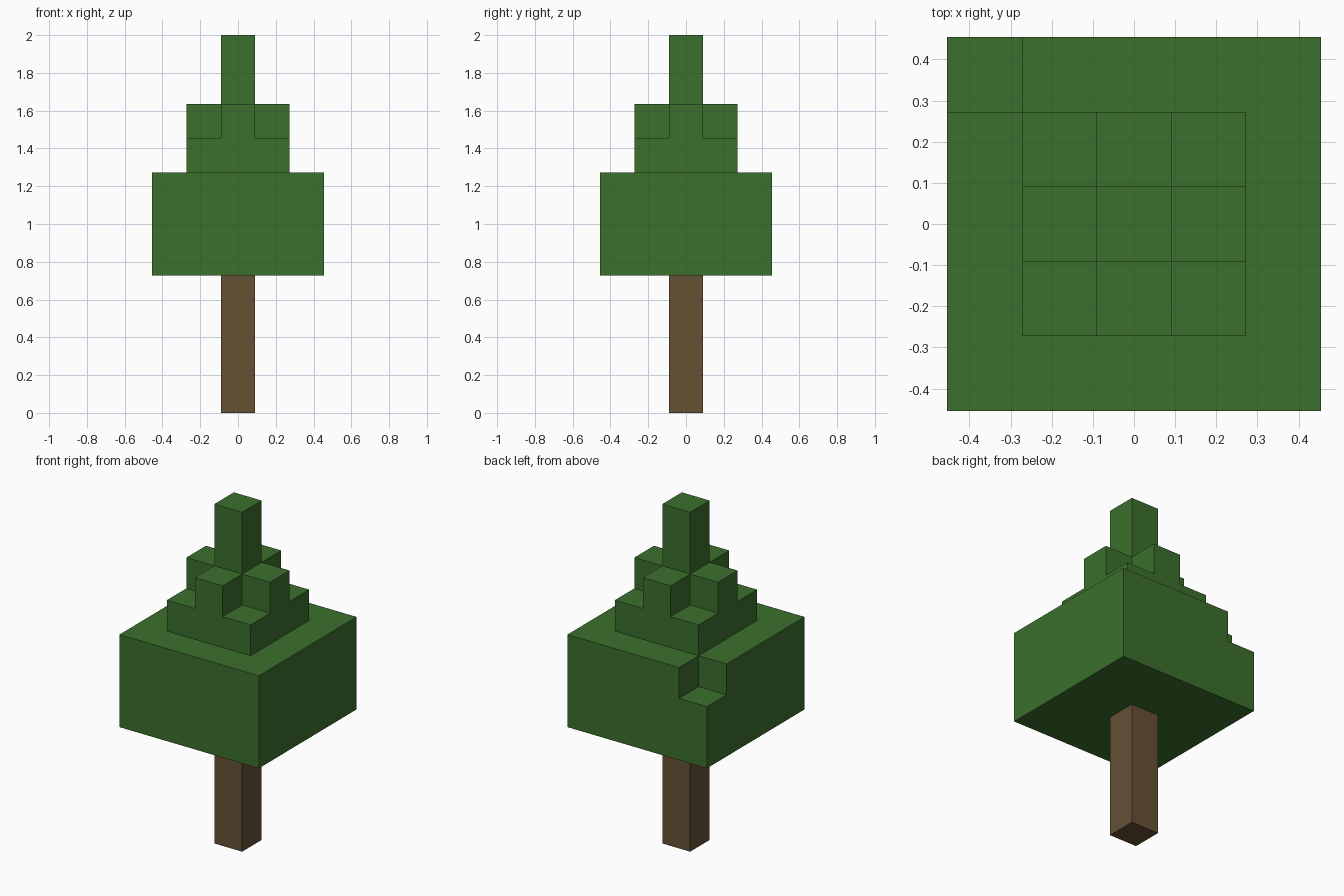
import bpy
import bmesh

U = 2 / 11  # one block

cube = bpy.data.objects.get("Cube")
if cube:
    bpy.data.objects.remove(cube, do_unlink=True)


def make_material(name, color):
    mat = bpy.data.materials.new(name)
    mat.use_nodes = True
    mat.diffuse_color = color
    bsdf = next(n for n in mat.node_tree.nodes if n.type == "BSDF_PRINCIPLED")
    bsdf.inputs["Base Color"].default_value = color
    bsdf.inputs["Roughness"].default_value = 0.9
    return mat


def square(half, cx=0, cy=0):
    return [(cx - half, cy - half), (cx + half, cy - half),
            (cx + half, cy + half), (cx - half, cy + half)]


def prism(name, outline, bottom, top, mat):
    """Extrude an outline, measured in blocks, between two heights."""
    bm = bmesh.new()
    base = bm.faces.new([bm.verts.new((x * U, y * U, bottom * U)) for x, y in outline])
    extruded = bmesh.ops.extrude_face_region(bm, geom=[base])["geom"]
    verts = [g for g in extruded if isinstance(g, bmesh.types.BMVert)]
    bmesh.ops.translate(bm, verts=verts, vec=(0, 0, (top - bottom) * U))
    bmesh.ops.recalc_face_normals(bm, faces=bm.faces)
    mesh = bpy.data.meshes.new(name)
    bm.to_mesh(mesh)
    bm.free()
    mesh.materials.append(mat)
    obj = bpy.data.objects.new(name, mesh)
    bpy.context.collection.objects.link(obj)
    return obj


leaf = make_material("leaf green", (0.045, 0.162, 0.026, 1))
bark = make_material("bark brown", (0.130, 0.082, 0.034, 1))

# Trunk and wide lower canopy
prism("trunk", square(0.5), 0, 4, bark)
canopy = prism("lower_canopy", square(2.5), 4, 7, leaf)

# One block is missing from a back corner of the canopy
cutter = prism("corner_cutter", square(1, -2.5, 2.5), 6, 8, leaf)
cutter.hide_render = True
cut = canopy.modifiers.new("corner_notch", "BOOLEAN")
cut.operation = "DIFFERENCE"
cut.solver = "EXACT"
cut.object = cutter
bpy.context.view_layer.objects.active = canopy
bpy.ops.object.modifier_apply(modifier=cut.name)
bpy.data.objects.remove(cutter, do_unlink=True)

# Stepped upper canopy: square tier, cross-shaped tier, then the tip
prism("middle_tier", square(1.5), 7, 8, leaf)
cross = []
for sx, sy in ((1, 1), (-1, 1), (-1, -1), (1, -1)):
    corner = [(1.5 * sx, 0.5 * sy), (0.5 * sx, 0.5 * sy), (0.5 * sx, 1.5 * sy)]
    cross += corner if sx == sy else corner[::-1]
prism("cross_tier", cross, 8, 9, leaf)
prism("treetop", square(0.5), 9, 11, leaf)
